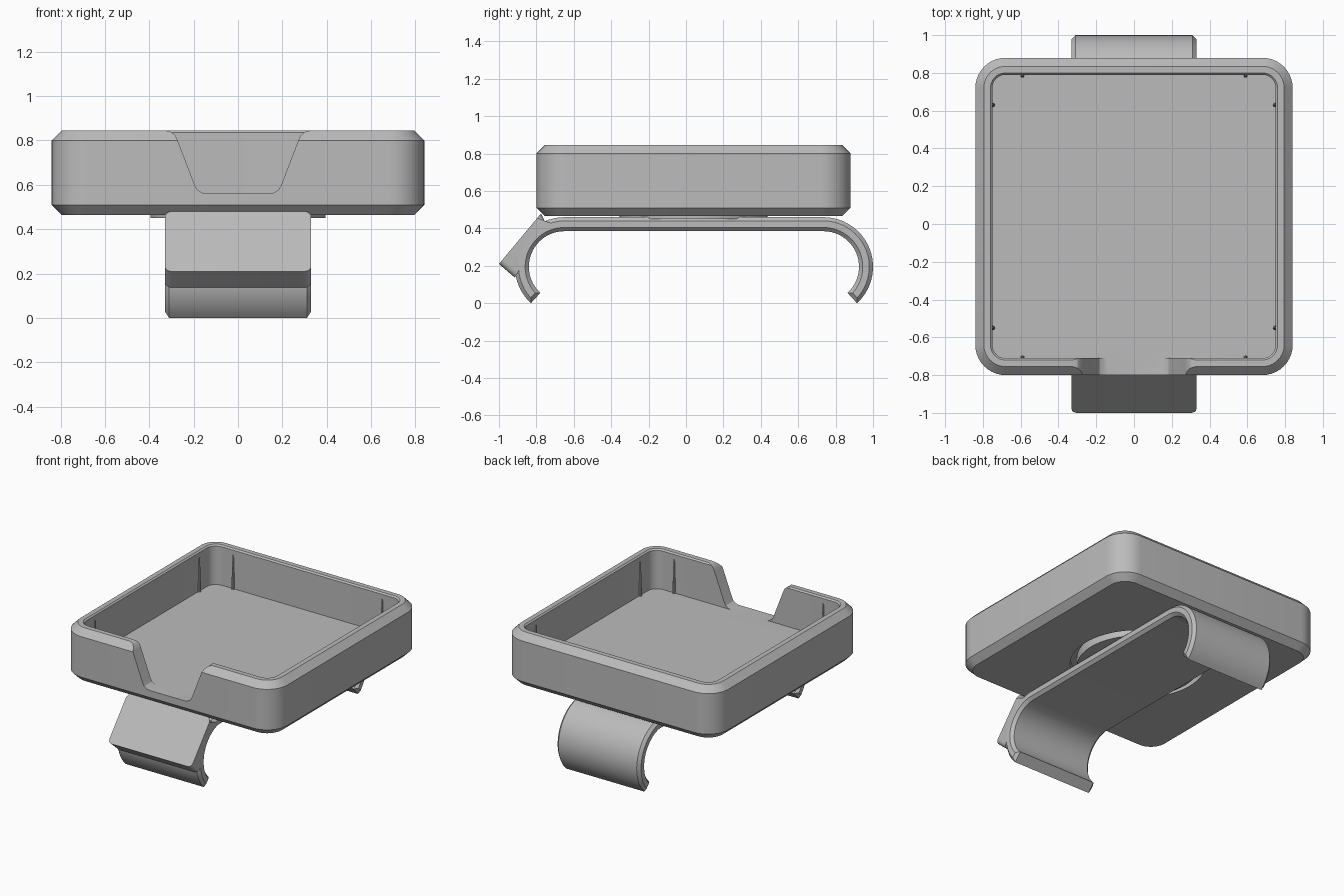
import bpy, bmesh
from math import sin, cos, radians
from mathutils import Matrix

if "Cube" in bpy.data.objects:
    bpy.data.objects.remove(bpy.data.objects["Cube"])

grey = bpy.data.materials.new("matte_grey")
grey.use_nodes = True
grey.diffuse_color = (0.5, 0.5, 0.5, 1)
grey.node_tree.nodes["Principled BSDF"].inputs["Base Color"].default_value = (0.5, 0.5, 0.5, 1)

MID_Y = 0.04


def finish(name, bm):
    bmesh.ops.recalc_face_normals(bm, faces=bm.faces)
    mesh = bpy.data.meshes.new(name)
    bm.to_mesh(mesh)
    bm.free()
    obj = bpy.data.objects.new(name, mesh)
    bpy.context.collection.objects.link(obj)
    mesh.materials.append(grey)
    return obj


def smooth(obj):
    bpy.ops.object.select_all(action='DESELECT')
    obj.select_set(True)
    bpy.context.view_layer.objects.active = obj
    bpy.ops.object.shade_smooth_by_angle(angle=radians(25))


def arc(cx, cy, r, start, end, steps):
    angles = [radians(start + (end - start) * i / steps) for i in range(steps + 1)]
    return [(cx + r * cos(a), cy + r * sin(a)) for a in angles]


def rounded_square(half, r):
    c = half - r
    corners = [(c, c), (-c, c), (-c, -c), (c, -c)]
    return [p for i, (x, y) in enumerate(corners)
            for p in arc(x, y + MID_Y, r, 90 * i, 90 * i + 90, 10)]


def stacked(name, levels):
    """Solid through rounded squares given as (half size, corner radius, z)."""
    bm = bmesh.new()
    rings = [[bm.verts.new((x, y, z)) for x, y in rounded_square(h, r)] for h, r, z in levels]
    n = len(rings[0])
    for low, high in zip(rings, rings[1:]):
        for i in range(n):
            j = (i + 1) % n
            bm.faces.new((low[i], low[j], high[j], high[i]))
    bm.faces.new(rings[0])
    bm.faces.new(rings[-1])
    return finish(name, bm)


def prism(points, place, start, end):
    """Extrude a profile; place(u, v, depth) gives each position."""
    bm = bmesh.new()
    a = [bm.verts.new(place(u, v, start)) for u, v in points]
    b = [bm.verts.new(place(u, v, end)) for u, v in points]
    n = len(points)
    for i in range(n):
        bm.faces.new((a[i], a[(i + 1) % n], b[(i + 1) % n], b[i]))
    caps = [bm.faces.new(a), bm.faces.new(b)]
    bmesh.ops.recalc_face_normals(bm, faces=bm.faces)
    return bm, caps


def cylinder(name, x, y, r1, r2, low, high, sides):
    bm = bmesh.new()
    bmesh.ops.create_cone(bm, cap_ends=True, segments=sides, radius1=r1, radius2=r2,
                          depth=high - low,
                          matrix=Matrix.Translation((x, y, (low + high) / 2)))
    return finish(name, bm)


def along_x(u, v, d):
    return (d, u, v)


def along_y(u, v, d):
    return (u, d, v)


# Tray shell with chamfered rims
FLOOR, TOP = 0.56, 0.845
tray = stacked("tray", [(0.795, 0.115, 0.465), (0.84, 0.16, 0.51),
                        (0.84, 0.16, 0.80), (0.795, 0.115, TOP)])
cavity = stacked("cavity_cutter", [(0.75, 0.07, FLOOR), (0.75, 0.07, TOP - 0.01),
                                   (0.76, 0.08, TOP), (0.76, 0.08, 0.95)])

# Front finger opening
side = [(0.14, FLOOR), (0.163, 0.565), (0.183, 0.578), (0.195, 0.6), (0.272, 0.80),
        (0.282, 0.822), (0.3, 0.838), (0.33, 0.846), (0.33, 0.95)]
opening, _ = prism(side + [(-x, z) for x, z in reversed(side)], along_y, -1, -0.6)
opening = finish("opening_cutter", opening)

# Round recess under the tray
recess = cylinder("recess_cutter", 0, MID_Y, 0.44, 0.44, 0.4, 0.515, 72)

cutters = [cavity, opening, recess]
for cutter in cutters:
    cutter.hide_render = True
    mod = tray.modifiers.new(cutter.name, 'BOOLEAN')
    mod.operation, mod.solver, mod.object = 'DIFFERENCE', 'EXACT', cutter
graph = bpy.context.evaluated_depsgraph_get()
carved = bpy.data.meshes.new_from_object(tray.evaluated_get(graph))
tray.modifiers.clear()
tray.data = carved
for cutter in cutters:
    bpy.data.objects.remove(cutter)
smooth(tray)

# Swivel disc between tray and clip
smooth(cylinder("swivel_disc", 0, MID_Y, 0.395, 0.395, 0.45, 0.52, 72))

# Small grip ribs on the inner walls
for s in (-1, 1):
    spots = {"back": (s * 0.59, 0.787), "front": (s * 0.59, -0.708),
             "side_back": (s * 0.747, 0.63), "side_front": (s * 0.747, -0.55)}
    for label, (x, y) in spots.items():
        hand = "left" if s > 0 else "right"
        smooth(cylinder(f"{hand}_{label}_rib", x, y, 0.012, 0.004, FLOOR - 0.01, 0.8, 10))

# Spring clip: one bent band with chamfered sides
HALF, CZ, R_OUT, R_IN, END = 0.33, 0.195, 0.265, 0.19, 47.4
BACK, FRONT = 0.735, -0.65
band = (arc(BACK, CZ, R_OUT, -END, 90, 22) + arc(FRONT, CZ, R_OUT, 90, 180 + END, 22)
        + arc(FRONT, CZ, R_IN, 180 + END, 90, 22) + arc(BACK, CZ, R_IN, 90, -END, 22))
bm, caps = prism(band, along_x, -HALF, HALF)
bmesh.ops.bevel(bm, geom=[e for c in caps for e in c.edges], offset=0.02,
                segments=1, affect='EDGES', clamp_overlap=True)
smooth(finish("spring_clip", bm))

# Thumb tab on the front of the clip, with rounded corners
tab = [(-1.0, 0.21), (-0.775, 0.48), (-0.755, 0.44), (-0.70, 0.42),
       (-0.82, 0.36), (-0.88, 0.2), (-0.915, 0.137)]
bm, caps = prism(tab, along_x, -HALF, HALF)


def is_corner(e):
    ys = sorted(v.co.y for v in e.verts)
    return abs(ys[0] + 1) < 0.001 and ys[1] < -0.9 or \
        abs(ys[0] + 0.775) < 0.001 and ys[1] > -0.76


bmesh.ops.bevel(bm, geom=[e for c in caps for e in c.edges if is_corner(e)],
                offset=0.03, segments=4, profile=0.5, affect='EDGES')
smooth(finish("thumb_tab", bm))
